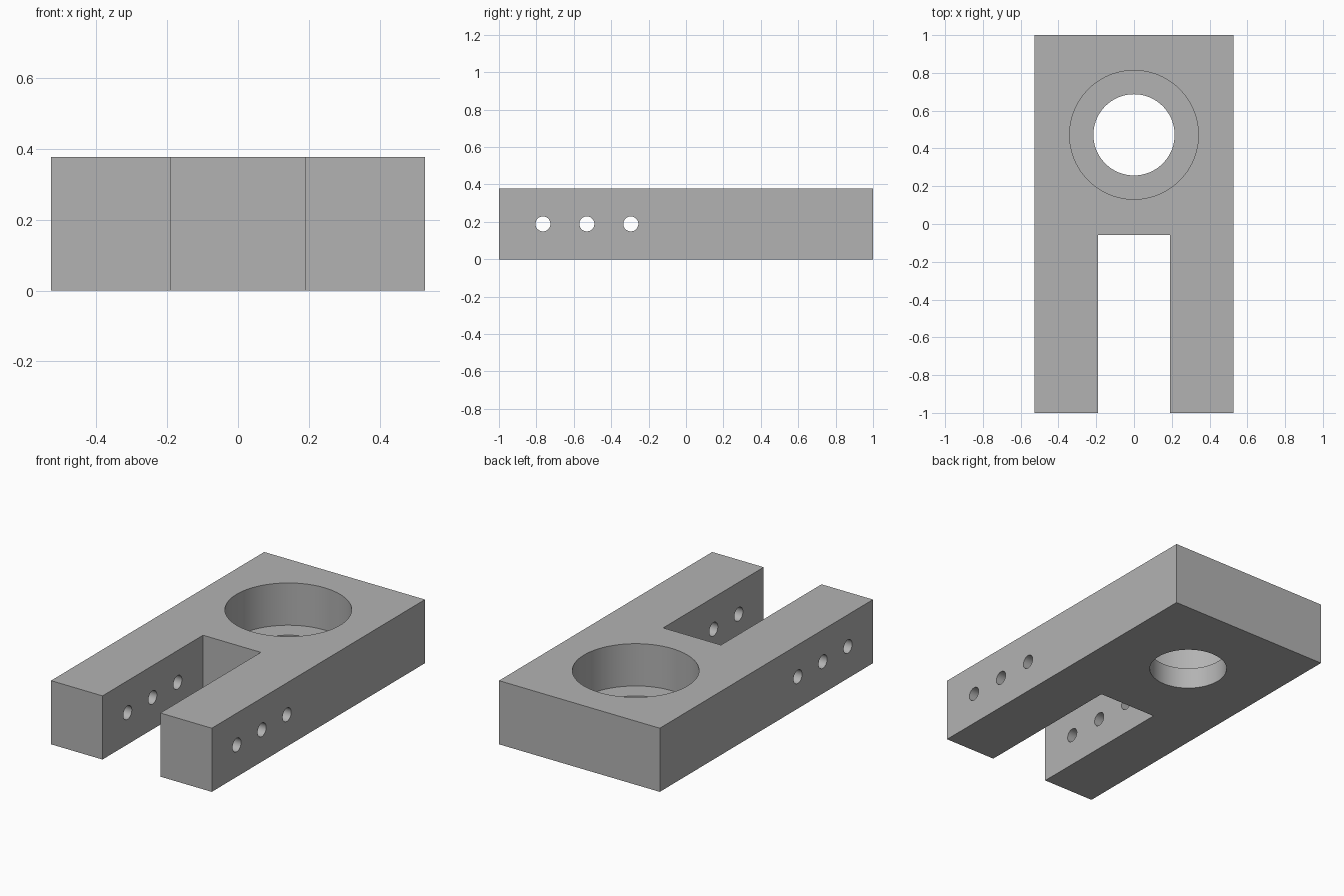
import bpy, bmesh, math
from mathutils import Matrix

if "Cube" in bpy.data.objects:
    bpy.data.objects.remove(bpy.data.objects["Cube"])

HEIGHT = 0.378
HALF_W, SLOT_W, SLOT_END = 0.528, 0.19, -0.057
BORE_Y = 0.472

grey = bpy.data.materials.new("plain grey")
grey.diffuse_color = (0.45, 0.45, 0.45, 1)
grey.use_nodes = True
grey.node_tree.nodes["Principled BSDF"].inputs["Base Color"].default_value = grey.diffuse_color


def add_object(name, bm):
    bmesh.ops.recalc_face_normals(bm, faces=bm.faces)
    mesh = bpy.data.meshes.new(name)
    bm.to_mesh(mesh)
    bm.free()
    mesh.materials.append(grey)
    obj = bpy.data.objects.new(name, mesh)
    bpy.context.collection.objects.link(obj)
    return obj


def cylinder(name, radius, depth, location, sides, axis='Z'):
    bm = bmesh.new()
    turn = Matrix.Rotation(math.pi / 2, 4, 'Y') if axis == 'X' else Matrix()
    bmesh.ops.create_cone(bm, cap_ends=True, segments=sides, radius1=radius,
                          radius2=radius, depth=depth,
                          matrix=Matrix.Translation(location) @ turn)
    return add_object(name, bm)


# Forked block: U-shaped outline raised to full height
outline = [(-HALF_W, -1), (-SLOT_W, -1), (-SLOT_W, SLOT_END), (SLOT_W, SLOT_END),
           (SLOT_W, -1), (HALF_W, -1), (HALF_W, 1), (-HALF_W, 1)]
bm = bmesh.new()
base = bm.faces.new([bm.verts.new((x, y, 0)) for x, y in outline])
raised = bmesh.ops.extrude_face_region(bm, geom=[base])["geom"]
bmesh.ops.translate(bm, vec=(0, 0, HEIGHT),
                    verts=[v for v in raised if isinstance(v, bmesh.types.BMVert)])
block = add_object("forked_block", bm)

# Stepped bore: wide upper recess, narrower through hole
floor_z = 0.127
cutters = [cylinder("recess_cutter", 0.341, 0.5, (0, BORE_Y, floor_z + 0.25), 96),
           cylinder("through_hole_cutter", 0.215, 1, (0, BORE_Y, 0.2), 96)]

# Three cross holes through both prongs
for y in (-0.765, -0.53, -0.295):
    cutters.append(cylinder("pin_hole_cutter", 0.04, 1.4, (0, y, HEIGHT / 2), 48, 'X'))

bpy.context.view_layer.objects.active = block
block.select_set(True)
for cutter in cutters:
    mod = block.modifiers.new("cut", 'BOOLEAN')
    mod.operation = 'DIFFERENCE'
    mod.solver = 'EXACT'
    mod.object = cutter
    bpy.ops.object.modifier_apply(modifier=mod.name)
    bpy.data.objects.remove(cutter)

bpy.ops.object.shade_smooth_by_angle(angle=math.radians(30))
